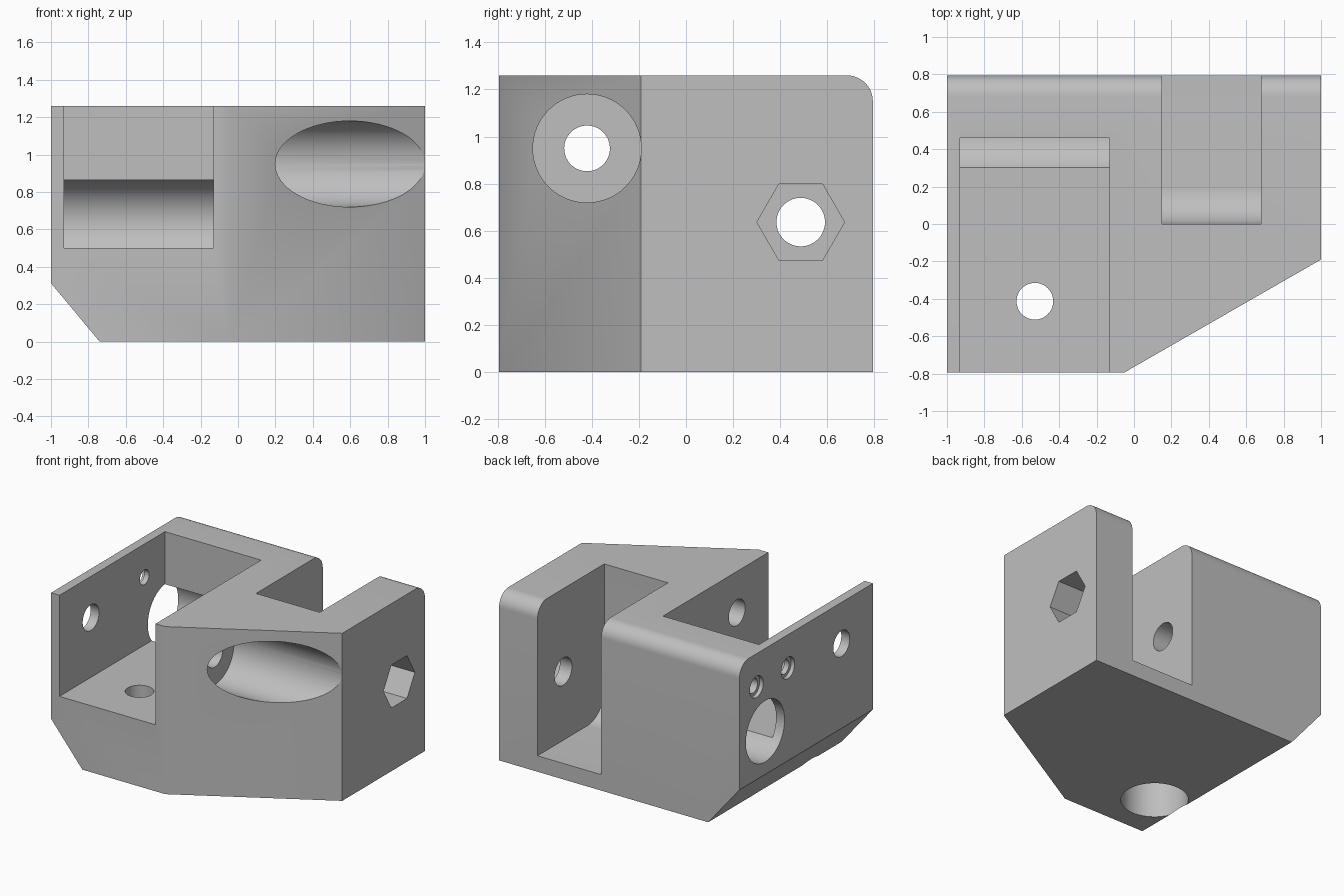
import bpy, bmesh, math
from mathutils import Matrix, Vector

cube = bpy.data.objects.get("Cube")
if cube:
    bpy.data.objects.remove(cube, do_unlink=True)

grey = bpy.data.materials.new("plain_grey")
grey.use_nodes = True
colour = (0.52, 0.52, 0.52, 1)
grey.diffuse_color = colour
grey.node_tree.nodes["Principled BSDF"].inputs["Base Color"].default_value = colour

HALF_Y, TOP = 0.793, 1.26
OUT = 0.2  # overshoot of cutters past the block


def new_object(name, bm):
    bmesh.ops.recalc_face_normals(bm, faces=bm.faces)
    mesh = bpy.data.meshes.new(name)
    bm.to_mesh(mesh)
    bm.free()
    mesh.materials.append(grey)
    obj = bpy.data.objects.new(name, mesh)
    bpy.context.collection.objects.link(obj)
    return obj


def prism(name, profile, axis, start, end):
    """Extrude a 2D profile along x (profile in y, z) or z (profile in x, y)."""
    bm = bmesh.new()
    place = {"x": lambda a, b: (start, a, b), "z": lambda a, b: (a, b, start),
             "y": lambda a, b: (a, start, b)}[axis]
    face = bm.faces.new([bm.verts.new(place(a, b)) for a, b in profile])
    extruded = bmesh.ops.extrude_face_region(bm, geom=[face])["geom"]
    step = Vector([(end - start) * (axis == k) for k in "xyz"])
    bmesh.ops.translate(bm, vec=step, verts=[v for v in extruded if isinstance(v, bmesh.types.BMVert)])
    return new_object(name, bm)


def arc(cx, cy, r, a0, a1, n=12):
    angles = [math.radians(a0 + (a1 - a0) * i / n) for i in range(n + 1)]
    return [(cx + r * math.cos(a), cy + r * math.sin(a)) for a in angles]


def bore(name, axis, centre, r, start, end, sides=64):
    return prism(name, arc(*centre, r, 0, 360, sides)[:-1], axis, start, end)


# Block side profile with the rounded top back edge
side = [(-HALF_Y, 0), (HALF_Y, 0)] + arc(HALF_Y - 0.11, TOP - 0.11, 0.11, 0, 90) + [(-HALF_Y, TOP)]
body = prism("bracket_body", side, "x", -1, 1)

# Slanted front corner and slanted lower left edge
slope = 0.603 / 1.05
cutters = [
    prism("front_corner_cut", [(-0.05 - OUT, -HALF_Y - OUT * slope), (1 + OUT, -0.19 + OUT * slope),
                               (1 + OUT, -1.2)], "z", -OUT, TOP + OUT),
    prism("lower_edge_cut", [(-1.13, 0.313 + 0.13 * 1.2), (-0.74 + 0.13, -0.13 * 1.2),
                             (-1.13, -0.13 * 1.2)], "y", -1, 1),
]

# Open front pocket and rear slot with its rounded inner corner
cutters += [
    prism("front_pocket", [(-1, 0.5), (0.46, 0.5), (0.46, TOP + OUT), (-1, TOP + OUT)], "x", -0.93, -0.13),
    prism("rear_slot", [(1, TOP + OUT), (0, TOP + OUT)] + arc(0.2, 0.32, 0.2, 180, 270) + [(1, 0.12)],
          "x", 0.15, 0.68),
]

# Pivot axis: large left bore, through hole and hexagonal nut recess
pivot = (0.487, 0.637)
cutters += [
    bore("pivot_bore", "x", pivot, 0.23, -1 - OUT, -0.13),
    bore("pivot_hole", "x", pivot, 0.103, -0.3, 1 + OUT),
    bore("nut_recess", "x", pivot, 0.186, 0.78, 1 + OUT, 6),
]

# Front screw: through hole with a wide recess in the slanted face
screw = (-0.42, 0.95)
cutters += [
    bore("screw_hole", "x", screw, 0.097, -1 - OUT, 1 + OUT),
    bore("screw_recess", "x", screw, 0.23, 0.1, 1 + OUT),
]

# Vertical screw through the pocket floor, recessed from below
upright = (-0.53, -0.413)
cutters += [
    bore("floor_hole", "z", upright, 0.098, -OUT, 0.7),
    bore("floor_recess", "z", upright, 0.23, -OUT, 0.3),
]

# Two small stepped holes in the left wall
for label, y, depth in (("rear", 0.59, -0.6), ("front", 0.217, -0.8)):
    cutters += [
        bore(label + "_pin_hole", "x", (y, 1.01), 0.055, -1 - OUT, depth, 32),
        bore(label + "_pin_recess", "x", (y, 1.01), 0.08, -1 - OUT, -0.97, 32),
    ]

# Cut everything out of the block, then drop the cutters
for cutter in cutters:
    mod = body.modifiers.new(cutter.name, "BOOLEAN")
    mod.operation, mod.solver, mod.object = "DIFFERENCE", "EXACT", cutter
    cutter.hide_render = True
bpy.context.view_layer.update()
finished = bpy.data.meshes.new_from_object(body.evaluated_get(bpy.context.evaluated_depsgraph_get()))
body.modifiers.clear()
body.data = finished
for cutter in cutters:
    bpy.data.objects.remove(cutter, do_unlink=True)

# One material, smooth bores with crisp edges
finished.materials.clear()
finished.materials.append(grey)
for poly in finished.polygons:
    poly.material_index = 0
bpy.ops.object.select_all(action="DESELECT")
body.select_set(True)
bpy.context.view_layer.objects.active = body
bpy.ops.object.shade_smooth_by_angle(angle=math.radians(30))
